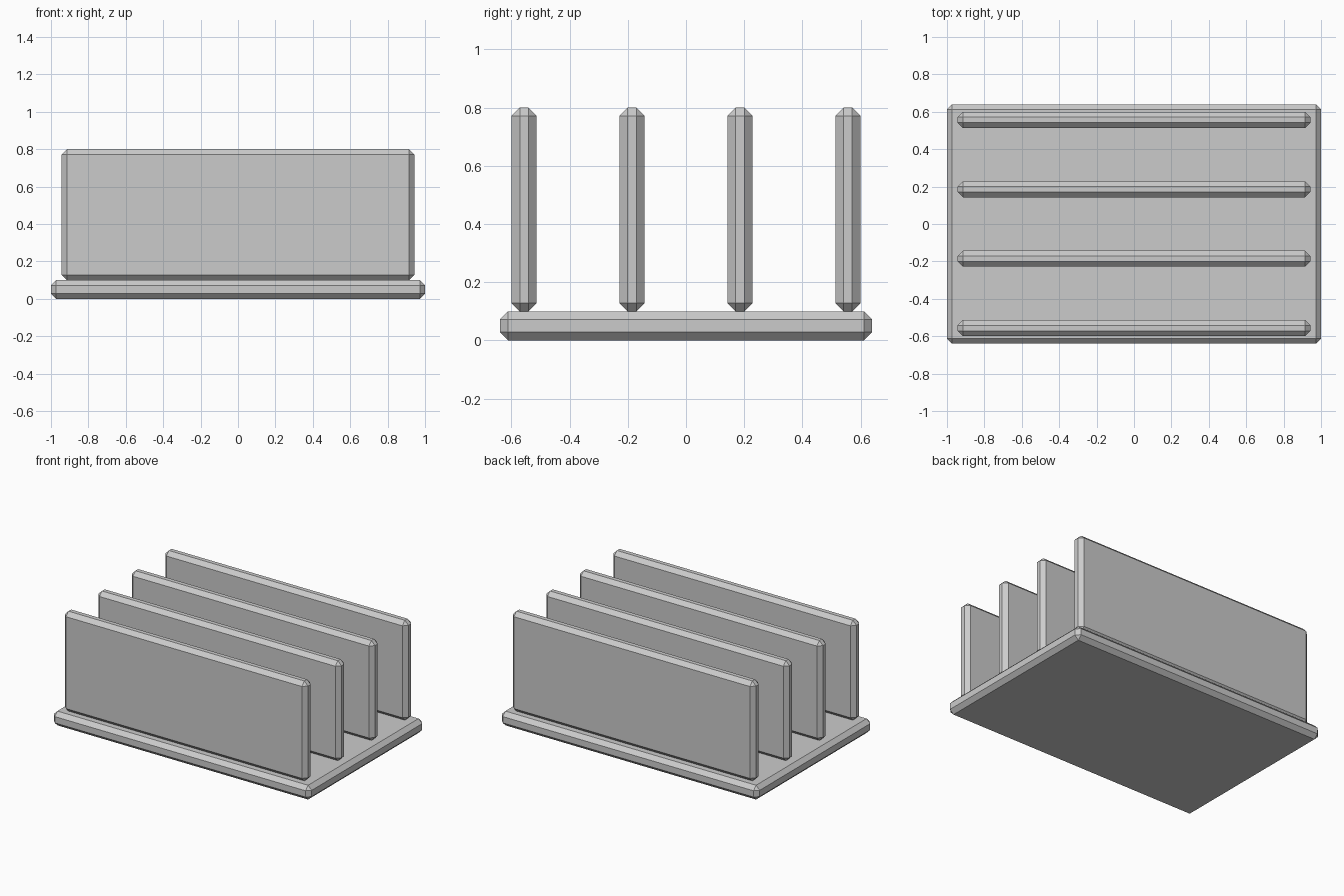
import bpy

# Remove the default cube
cube = bpy.data.objects.get("Cube")
if cube:
    bpy.data.objects.remove(cube, do_unlink=True)

# Single flat grey
grey = bpy.data.materials.new("light_grey")
grey.use_nodes = True
COLOUR = (0.6, 0.6, 0.6, 1)
grey.diffuse_color = COLOUR
bsdf = next(n for n in grey.node_tree.nodes if n.type == 'BSDF_PRINCIPLED')
bsdf.inputs["Base Color"].default_value = COLOUR


def chamfered_box(name, size, centre, chamfer=0.028):
    """Flat-shaded box with a single-segment bevel on every edge."""
    bpy.ops.mesh.primitive_cube_add(size=1, location=centre)
    box = bpy.context.object
    box.name = name
    box.scale = size
    bpy.ops.object.transform_apply(location=False, rotation=False, scale=True)
    bevel = box.modifiers.new("chamfer", 'BEVEL')
    bevel.width = chamfer
    bevel.segments = 1
    bevel.limit_method = 'NONE'
    box.data.materials.append(grey)
    return box


# Base plate
BASE_HEIGHT = 0.1
chamfered_box("base_plate", (2, 1.28, BASE_HEIGHT), (0, 0, BASE_HEIGHT / 2))

# Four upright dividers, evenly spaced front to back
FIN_HEIGHT, SPACING = 0.7, 0.371
for i in range(4):
    y = (i - 1.5) * SPACING
    chamfered_box(f"divider_{i + 1}", (1.885, 0.086, FIN_HEIGHT),
                  (0, y, BASE_HEIGHT + FIN_HEIGHT / 2))
